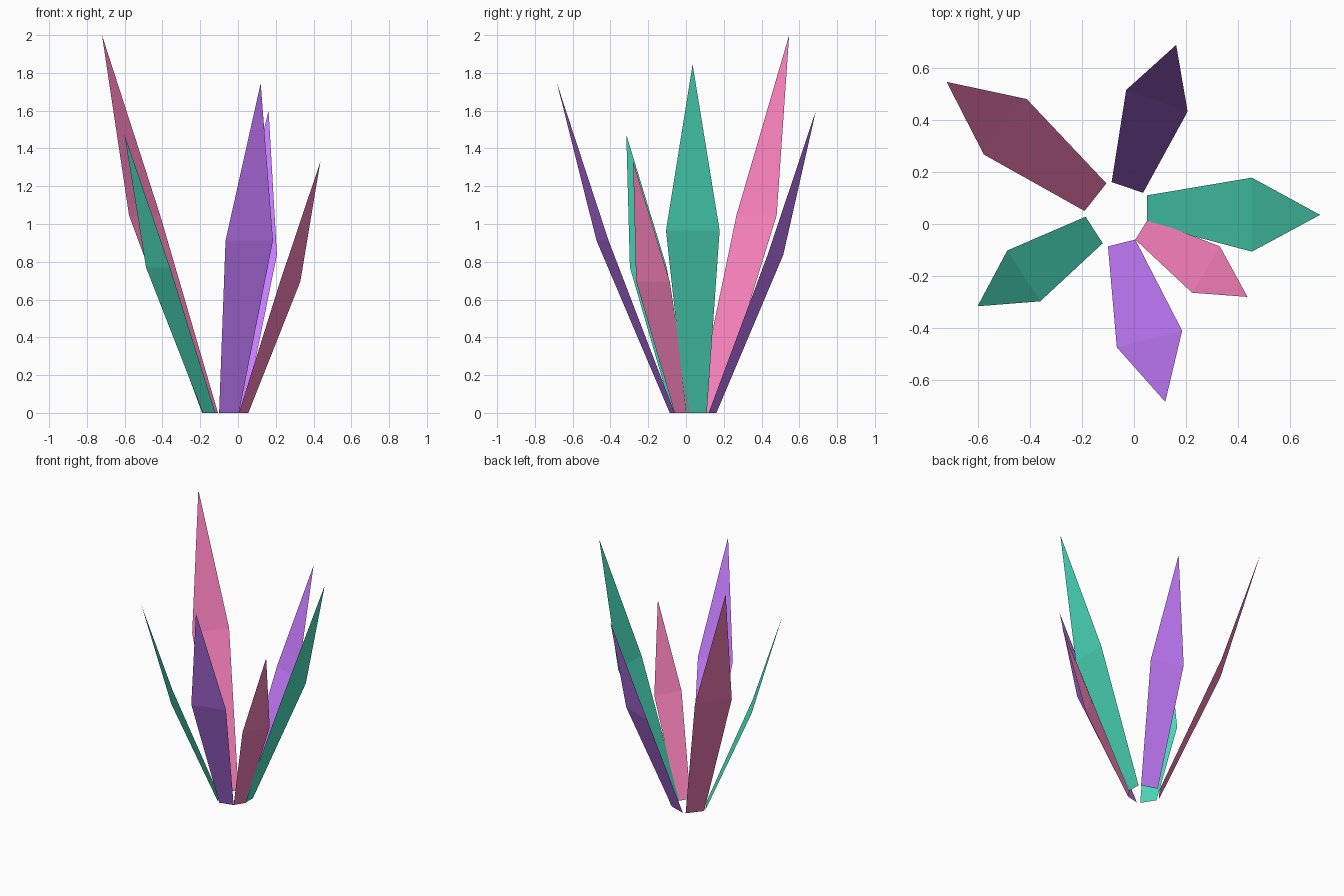
import bpy

if "Cube" in bpy.data.objects:
    bpy.data.objects.remove(bpy.data.objects["Cube"])

# linear leaf colours
COLORS = {
    "teal": (0.075, 0.75, 0.53, 1),
    "purple": (0.57, 0.205, 1.0, 1),
    "pink": (1.0, 0.235, 0.53, 1),
}
MATS = {}
for name, rgba in COLORS.items():
    MATS[name] = bpy.data.materials.new(name)
    MATS[name].diffuse_color = rgba

MID = 0.523  # widest point as a fraction of leaf height

# colour, height, then plan (x, y) of the base edge, the shoulders and the tip
LEAVES = [
    ("teal", 1.845, (0.05, 0.0), (0.05, 0.11), (0.453, -0.106), (0.453, 0.178), (0.715, 0.035)),
    ("purple", 1.60, (0.035, 0.12), (-0.086, 0.161), (0.206, 0.432), (-0.03, 0.515), (0.162, 0.688)),
    ("pink", 2.00, (-0.106, 0.156), (-0.19, 0.05), (-0.412, 0.48), (-0.577, 0.267), (-0.72, 0.546)),
    ("teal", 1.473, (-0.186, 0.028), (-0.12, -0.074), (-0.487, -0.102), (-0.36, -0.297), (-0.601, -0.316)),
    ("purple", 1.745, (-0.10, -0.086), (0.005, -0.06), (-0.066, -0.474), (0.185, -0.41), (0.12, -0.683)),
    ("pink", 1.33, (0.005, -0.06), (0.055, 0.02), (0.223, -0.264), (0.33, -0.086), (0.436, -0.28)),
]


def leaf(index, color, height, base_a, base_b, mid_a, mid_b, tip):
    """Thin blade: a flaring lower quad and a pointed tip triangle."""
    zs = (0, 0, MID * height, MID * height, height)
    plan = (base_a, base_b, mid_b, mid_a, tip)
    verts = [(x, y, z) for (x, y), z in zip(plan, zs)]
    mesh = bpy.data.meshes.new(f"leaf_blade_{index}")
    mesh.from_pydata(verts, [], [(0, 1, 2, 3), (3, 2, 4)])
    mesh.materials.append(MATS[color])
    obj = bpy.data.objects.new(f"leaf_blade_{index}", mesh)
    bpy.context.collection.objects.link(obj)


for i, row in enumerate(LEAVES, 1):
    leaf(i, *row)

for m in bpy.data.materials:
    if m.users and not m.is_grease_pencil:
        m.use_nodes = True
        m.node_tree.nodes["Principled BSDF"].inputs["Base Color"].default_value = m.diffuse_color
